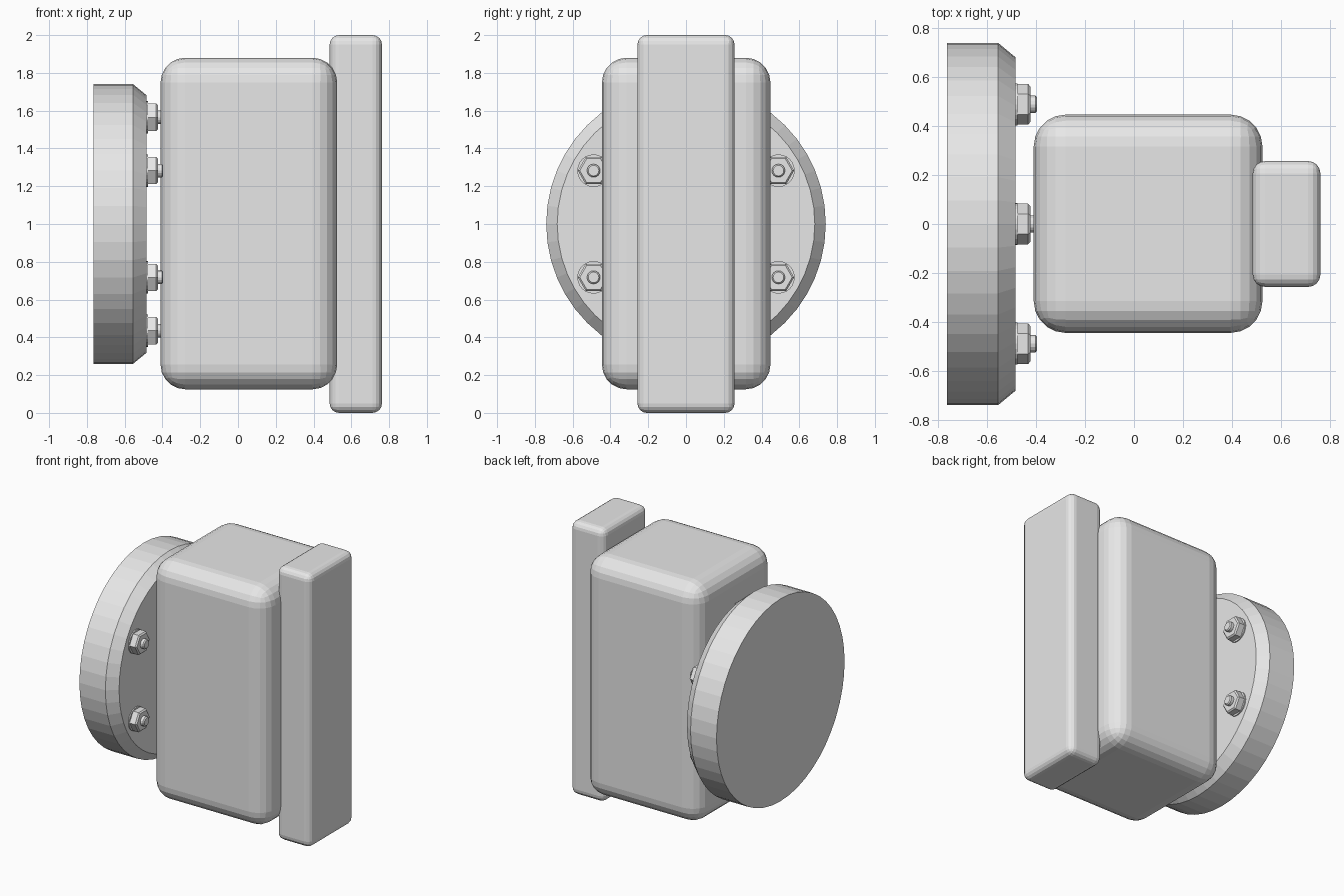
import bpy
import bmesh
from math import cos, sin, pi
from mathutils import Matrix

if "Cube" in bpy.data.objects:
    bpy.data.objects.remove(bpy.data.objects["Cube"])

GREY = (0.8, 0.8, 0.8, 1.0)
grey = bpy.data.materials.new("plain grey")
grey.use_nodes = True
grey.diffuse_color = GREY
grey.node_tree.nodes["Principled BSDF"].inputs["Base Color"].default_value = GREY


def finish(bm, name):
    bmesh.ops.recalc_face_normals(bm, faces=bm.faces)
    mesh = bpy.data.meshes.new(name)
    bm.to_mesh(mesh)
    bm.free()
    mesh.materials.append(grey)
    obj = bpy.data.objects.new(name, mesh)
    bpy.context.collection.objects.link(obj)
    return obj


def rounded_box(name, low, high, radius, segments):
    """Box between two corners with rounded edges."""
    size = [b - a for a, b in zip(low, high)]
    centre = [(a + b) / 2 for a, b in zip(low, high)]
    bm = bmesh.new()
    bmesh.ops.create_cube(bm, size=1, matrix=Matrix.Translation(centre) @ Matrix.Diagonal((*size, 1)))
    obj = finish(bm, name)
    bevel = obj.modifiers.new("rounding", "BEVEL")
    bevel.width = radius
    bevel.segments = segments
    return obj


def turned(name, profile, sides, y=0, z=1):
    """Closed solid along x from (x, radius) pairs."""
    bm = bmesh.new()
    rings = []
    for x, r in profile:
        angles = [2 * pi * i / sides for i in range(sides)]
        rings.append([bm.verts.new((x, y + r * cos(a), z + r * sin(a))) for a in angles])
    for a, b in zip(rings, rings[1:]):
        for i in range(sides):
            j = (i + 1) % sides
            bm.faces.new((a[i], a[j], b[j], b[i]))
    bm.faces.new(rings[0])
    bm.faces.new(rings[-1])
    return finish(bm, name)


# Main housing and the upright bar on its side
rounded_box("housing", (-0.41, -0.445, 0.125), (0.525, 0.447, 1.88), 0.13, 5)
rounded_box("side_bar", (0.485, -0.257, 0), (0.762, 0.257, 2), 0.05, 4)

# Round flange with a chamfered inner rim
turned("flange", [(-0.765, 0.74), (-0.555, 0.74), (-0.485, 0.682)], 48)

# Ring of six bolts, each with washer, hexagonal nut and threaded end
RING = 0.565
for k in range(6):
    a = pi / 6 + k * pi / 3
    y, z = RING * cos(a), 1 + RING * sin(a)
    turned(f"washer_{k + 1}", [(-0.49, 0.086), (-0.477, 0.086)], 24, y, z)
    turned(f"nut_{k + 1}", [(-0.48, 0.083), (-0.433, 0.083), (-0.424, 0.073)], 6, y, z)
    turned(f"bolt_{k + 1}", [(-0.49, 0.035), (-0.403, 0.035), (-0.396, 0.028)], 16, y, z)
